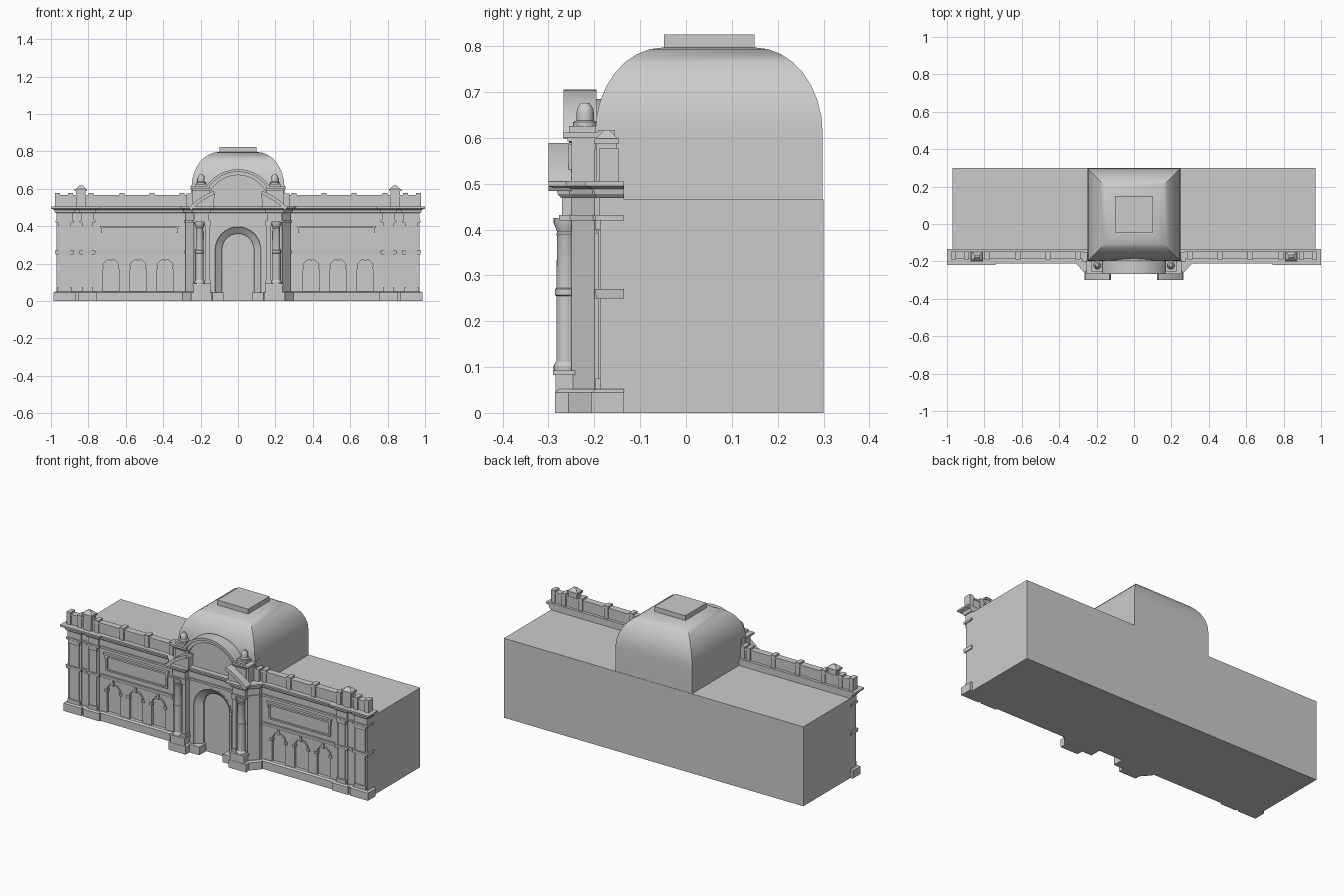
import bpy, bmesh, math
from mathutils import Vector

if "Cube" in bpy.data.objects:
    bpy.data.objects.remove(bpy.data.objects["Cube"])


def mk(name, verts, faces, mirror=True, smooth=False):
    me = bpy.data.meshes.new(name)
    bm = bmesh.new()
    vs = [bm.verts.new(v) for v in verts]
    for f in faces:
        bm.faces.new([vs[i] for i in f])
    if mirror:  # reflected copy for the left half
        vm = [bm.verts.new((-v[0], v[1], v[2])) for v in verts]
        for f in faces:
            bm.faces.new([vm[i] for i in reversed(f)])
    bmesh.ops.recalc_face_normals(bm, faces=bm.faces[:])
    bm.to_mesh(me)
    bm.free()
    ob = bpy.data.objects.new(name, me)
    bpy.context.collection.objects.link(ob)
    if smooth:
        bpy.ops.object.select_all(action='DESELECT')
        ob.select_set(True)
        bpy.context.view_layer.objects.active = ob
        bpy.ops.object.shade_smooth_by_angle(angle=math.radians(32))
    return ob


def loft(name, rings, mirror=True, smooth=False, caps=True, closed=True):
    n = len(rings[0])
    verts = [v for r in rings for v in r]
    faces = []
    for k in range(len(rings) - 1):
        for i in range(n if closed else n - 1):
            j = (i + 1) % n
            faces.append([k * n + i, k * n + j, (k + 1) * n + j, (k + 1) * n + i])
    if caps:
        faces += [list(range(n))[::-1], list(range(len(verts) - n, len(verts)))]
    return mk(name, verts, faces, mirror, smooth)


def front_prism(name, pts, y0, y1, mirror=True, smooth=False):
    return loft(name, [[(x, y, z) for x, z in pts] for y in (y0, y1)], mirror, smooth)


def plan_prism(name, pts, z0, z1, mirror=True):
    return loft(name, [[(x, y, z) for x, y in pts] for z in (z0, z1)], mirror)


def box(name, x0, x1, y0, y1, z0, z1, mirror=True):
    return plan_prism(name, [(x0, y0), (x1, y0), (x1, y1), (x0, y1)], z0, z1, mirror)


def lathe(name, x, y, prof, n=20):
    rings = [[(x + r * math.cos(2 * math.pi * i / n), y + r * math.sin(2 * math.pi * i / n), z)
              for i in range(n)] for r, z in prof]
    return loft(name, rings, True, True)


def arc(cx, cz, r, a0, a1, n=16):
    return [(cx + r * math.cos(math.radians(a0 + (a1 - a0) * i / n)),
             cz + r * math.sin(math.radians(a0 + (a1 - a0) * i / n))) for i in range(n + 1)]


def moulding(name, path, prof):
    """Sweep a profile of (outward offset, z) along a plan path with mitred corners."""
    p = [Vector(q) for q in path]
    nor = []
    for a, b in zip(p, p[1:]):
        d = (b - a).normalized()
        nor.append(Vector((d.y, -d.x)))
    rings = []
    for i, q in enumerate(p):
        a, b = nor[max(i - 1, 0)], nor[min(i, len(nor) - 1)]
        m = (a + b) / (1 + a.dot(b))
        rings.append([(q.x + m.x * o, q.y + m.y * o, z) for o, z in prof])
    return loft(name, rings)


# Rear block and square dome
box("main_block", -.97, .97, -.14, .30, 0, .465, False)
dome = [(.248, .4)] + [(.1 + .148 * math.cos(t * math.pi / 16), .61 + .187 * math.sin(t * math.pi / 16))
                       for t in range(9)]
loft("dome", [[(-h, .05 - h, z), (h, .05 - h, z), (h, .05 + h, z), (-h, .05 + h, z)] for h, z in dome],
     False, True)
box("dome_cap", -.1, .1, -.048, .149, .79, .825, False)

# Plan line followed by all mouldings (right half)
path = [(0, -.235), (.155, -.235), (.155, -.27), (.235, -.27), (.235, -.25), (.28, -.2), (.28, -.18),
        (.77, -.18), (.77, -.19), (.84, -.19), (.84, -.18), (.885, -.18), (.885, -.19), (.97, -.19),
        (.97, -.135)]
plan_prism("entablature", path + [(0, -.135)], .425, .504)
moulding("cornice", path, [(-.01, .47), (.004, .47), (.01, .477), (.012, .488), (.03, .495),
                           (.03, .505), (-.01, .505)])
moulding("architrave", path, [(-.01, .42), (.007, .42), (.007, .432), (-.01, .432)])
moulding("string_course", path[5:], [(-.01, .25), (.006, .25), (.008, .27), (-.01, .27)])
moulding("plinth", [(.15, -.2)] + path[2:], [(-.03, 0), (.016, 0), (.016, .045), (.006, .052), (-.03, .052)])

# Wing walls with three arched bays each
bays = (.39, .535, .68)
wall = [(.28, .05)]
for c in bays:
    wall += [(c - .043, .05)] + arc(c, .18, .043, 180, 0) + [(c + .043, .05)]
wall += [(.97, .05), (.97, .43), (.28, .43)]
front_prism("wing_wall", wall, -.18, -.164)
box("wing_backing", .28, .97, -.165, -.135, 0, .43)
for c in bays:
    front_prism("bay_arch_trim", arc(c, .18, .043, 0, 180) + arc(c, .18, .051, 180, 0), -.184, -.17)
    box("bay_keystone", c - .006, c + .006, -.188, -.17, .218, .25)
    for s in (-1, 1):
        box("bay_impost", c + s * .047 - .009, c + s * .047 + .009, -.186, -.165, .172, .186)

# Wing panels with frame and hood
box("panel_top", .328, .727, -.188, -.175, .378, .388)
box("panel_bottom", .328, .727, -.188, -.175, .297, .306)
for x in (.328, .717):
    box("panel_side", x, x + .01, -.188, -.175, .306, .378)
box("panel_hood", .318, .737, -.195, -.175, .39, .402)
for x in (.322, .723):
    box("panel_bracket", x, x + .01, -.19, -.175, .365, .39)

# End pilasters
for x0, x1 in ((.77, .84), (.885, .97)):
    box("pilaster_backing", x0, x1, -.186, -.14, 0, .43)
    box("pilaster_shaft", x0 + .012, x1 - .012, -.192, -.14, .05, .425)
    box("pilaster_base", x0 + .005, x1 - .005, -.197, -.14, .05, .075)
    box("pilaster_capital", x0 + .007, x1 - .007, -.198, -.14, .4, .422)

# Parapet, posts and capped pedestals
box("parapet", .27, .972, -.182, -.152, .504, .558)
box("parapet_rail", .27, .976, -.187, -.148, .558, .567)
for x in (.3, .46, .62, .785, .895, .965):
    box("parapet_post", x - .013, x + .013, -.19, -.146, .504, .577)
box("roof_pedestal", .815, .865, -.195, -.15, .504, .59)
box("roof_pedestal_cap", .806, .874, -.2, -.146, .588, .598)
loft("roof_pedestal_top", [[(.84 - w, -.173 - d, z), (.84 + w, -.173 - d, z), (.84 + w, -.173 + d, z),
                            (.84 - w, -.173 + d, z)] for w, d, z in ((.03, .024, .598), (.01, .006, .617))])

# Central pavilion walls and splayed portal
plan_prism("pavilion_wall", [(.13, -.235), (.235, -.235), (.235, -.25), (.28, -.2), (.28, -.135),
                             (.13, -.135)], 0, .43)
front_prism("portal_spandrel", arc(0, .275, .13, 0, 90) + [(0, .43), (.13, .43)], -.235, -.19)
rings = []
for r, y in ((.13, -.236), (.122, -.236), (.118, -.225), (.085, -.2), (.085, -.185)):
    rings.append([(r, y, 0)] + [(x, y, z) for x, z in arc(0, .275, r, 0, 180, 28)] + [(-r, y, 0)])
loft("portal_splay", rings, False, True, False, False)
box("portal_back", -.135, .135, -.187, -.135, 0, .43, False)
box("portal_pedestal", .075, .15, -.25, -.18, 0, .047)

# Paired supports beside the portal
box("column_pedestal", .148, .238, -.285, -.22, 0, .09)
box("column_pedestal_cap", .144, .242, -.29, -.22, .083, .093)
lathe("column", .205, -.262, [(.027, .093), (.027, .103), (.021, .112), (.021, .255), (.024, .257),
                              (.024, .27), (.021, .272), (.019, .385), (.021, .39), (.019, .395),
                              (.027, .415), (.027, .425)])
box("portal_pilaster", .151, .174, -.268, -.22, .09, .425)
box("portal_pilaster_base", .147, .178, -.275, -.22, .093, .11)
box("portal_pilaster_capital", .147, .178, -.275, -.22, .4, .422)

# Broken curved pediment halves
a0, a1 = math.degrees(math.acos(.262 / .364)), math.degrees(math.acos(.13 / .364))
front_prism("pediment_rim", arc(0, .249, .364, a0, a1) + arc(0, .249, .345, a1, a0 - 1), -.30, -.25)
front_prism("pediment_fill", arc(0, .249, .35, a0 + 1, a1) + [(.13, .503), (.24, .503)], -.275, -.2)

# Attic with large arched gable
box("attic_pier", .15, .243, -.25, -.19, .503, .6)
box("attic_pier_panel", .165, .23, -.256, -.24, .515, .585)
box("attic_side_pier", .235, .275, -.2, -.15, .503, .575)
box("attic_side_cap", .23, .252, -.192, -.155, .57, .617)
for o, z0, z1 in ((.006, .592, .6), (.015, .6, .612)):
    box("attic_cornice", .15, .24 + o, -.253 - o, -.188, z0, z1)
front_prism("gable_infill", arc(0, .505, .18, 0, 180, 32), -.235, -.18, False)
for name, r0, r1, y in (("gable_rim", .186, .2, -.267), ("gable_inner_rim", .168, .187, -.255)):
    front_prism(name, arc(0, .505, r0, 30, 150, 32) + arc(0, .505, r1, 150, 30, 32), y, -.195, False, True)

# Urns on the attic
box("urn_base", .168, .226, -.255, -.195, .61, .626)
lathe("urn", .197, -.22, [(.026, .626), (.026, .634), (.019, .638), (.019, .655), (.017, .665),
                          (.009, .676)], 12)
